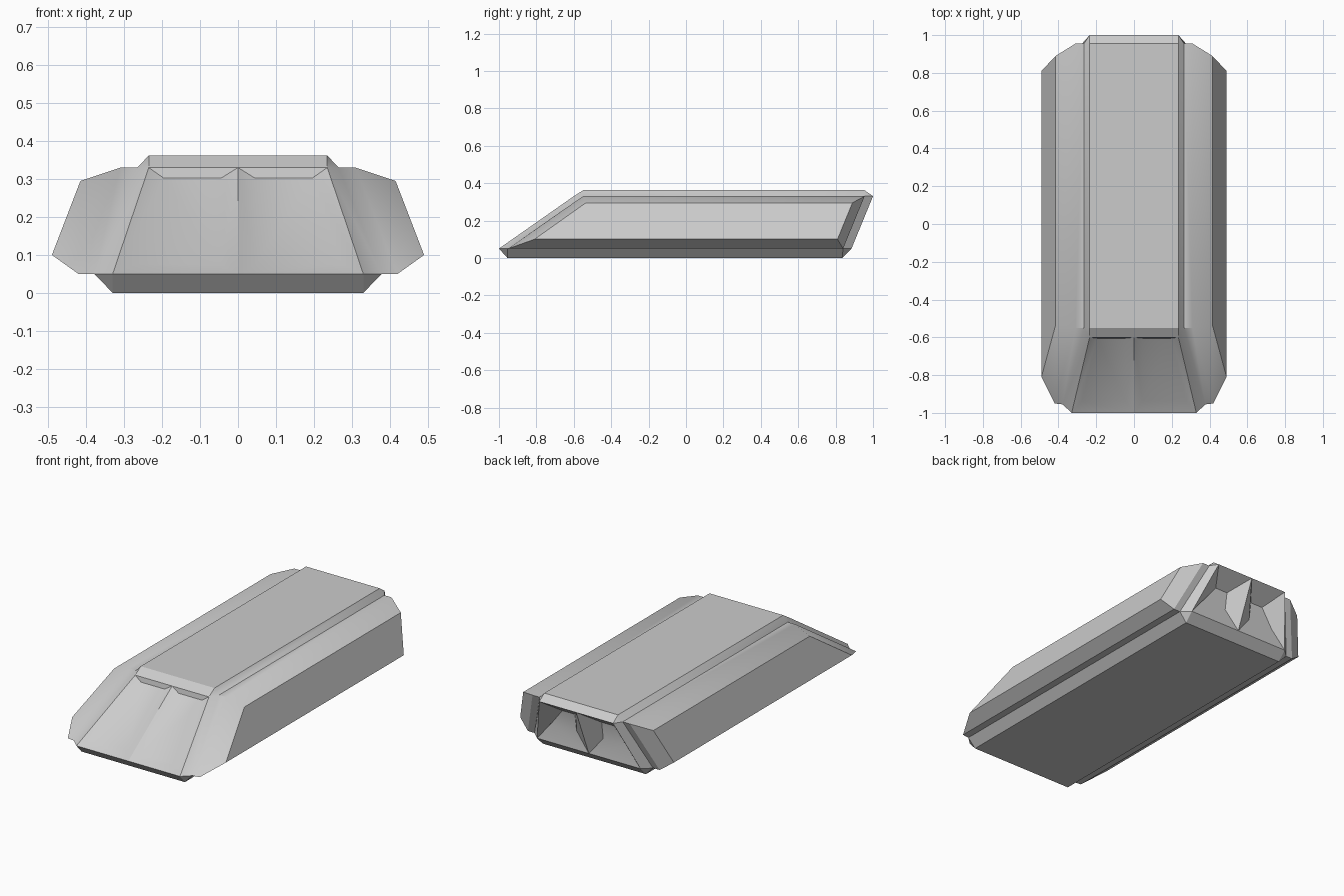
import bpy, bmesh
from math import radians

cube = bpy.data.objects.get("Cube")
if cube:
    bpy.data.objects.remove(cube, do_unlink=True)

mat = bpy.data.materials.new("light_grey")
mat.use_nodes = True
colour = (0.6, 0.6, 0.6, 1)
mat.diffuse_color = colour
mat.node_tree.nodes["Principled BSDF"].inputs["Base Color"].default_value = colour

# Half cross-section from bottom to top: x, z, front y, back y
profile = [
    (0, 0, -0.955, 0.835),
    (0.33, 0, -0.955, 0.835),
    (0.378, 0.05, -0.955, 0.84),
    (0.42, 0.05, -0.95, 0.84),
    (0.49, 0.10, -0.81, 0.81),
    (0.415, 0.295, -0.535, 0.89),
    (0.31, 0.33, -0.55, 0.955),
    (0.265, 0.33, -0.55, 0.955),
    (0.235, 0.362, -0.55, 0.955),
    (0, 0.362, -0.55, 0.955),
]

bm = bmesh.new()
front = [bm.verts.new((x, yf, z)) for x, z, yf, yb in profile]
back = [bm.verts.new((x, yb, z)) for x, z, yf, yb in profile]

# Long sides
for i in range(len(profile) - 1):
    bm.faces.new((front[i], front[i + 1], back[i + 1], back[i]))


def end_cap(ring, rim_points, recess_points):
    """Bevelled end with a recessed half panel."""
    a, b, c, d, e, f, g, h, i, j = ring
    rim = [bm.verts.new(p) for p in rim_points]
    recess = [bm.verts.new(p) for p in recess_points]
    p0, p1, p2, p3 = rim
    for face in ((a, b, p1, p0), (b, c, p1), (c, h, p2, p1), (h, i, p2),
                 (i, j, p3, p2), (c, d, g, h), (d, e, f, g), recess):
        bm.faces.new(face)
    for k in range(4):
        n = (k + 1) % 4
        bm.faces.new((rim[k], rim[n], recess[n], recess[k]))


# Shallow front panel
end_cap(front,
        [(0, -1, 0.05), (0.33, -1, 0.05), (0.235, -0.6, 0.33), (0, -0.6, 0.33)],
        [(0.045, -0.937, 0.075), (0.275, -0.937, 0.075),
         (0.195, -0.605, 0.302), (0.045, -0.605, 0.302)])

# Deeper rear pocket with a wedge divider on the centre line
end_cap(back,
        [(0, 0.885, 0.05), (0.33, 0.885, 0.05), (0.235, 1, 0.33), (0, 1, 0.33)],
        [(0.085, 0.875, 0.155), (0.245, 0.875, 0.155),
         (0.165, 0.89, 0.255), (0.085, 0.89, 0.255)])

# Mirror into the full hull
bmesh.ops.mirror(bm, geom=bm.verts[:] + bm.edges[:] + bm.faces[:],
                 axis='X', merge_dist=0.0001)
bmesh.ops.remove_doubles(bm, verts=bm.verts[:], dist=0.0001)
bmesh.ops.recalc_face_normals(bm, faces=bm.faces[:])

mesh = bpy.data.meshes.new("hull")
bm.to_mesh(mesh)
bm.free()
mesh.materials.append(mat)
hull = bpy.data.objects.new("hull", mesh)
bpy.context.collection.objects.link(hull)

bpy.ops.object.select_all(action='DESELECT')
hull.select_set(True)
bpy.context.view_layer.objects.active = hull
bpy.ops.object.shade_smooth_by_angle(angle=radians(30))
